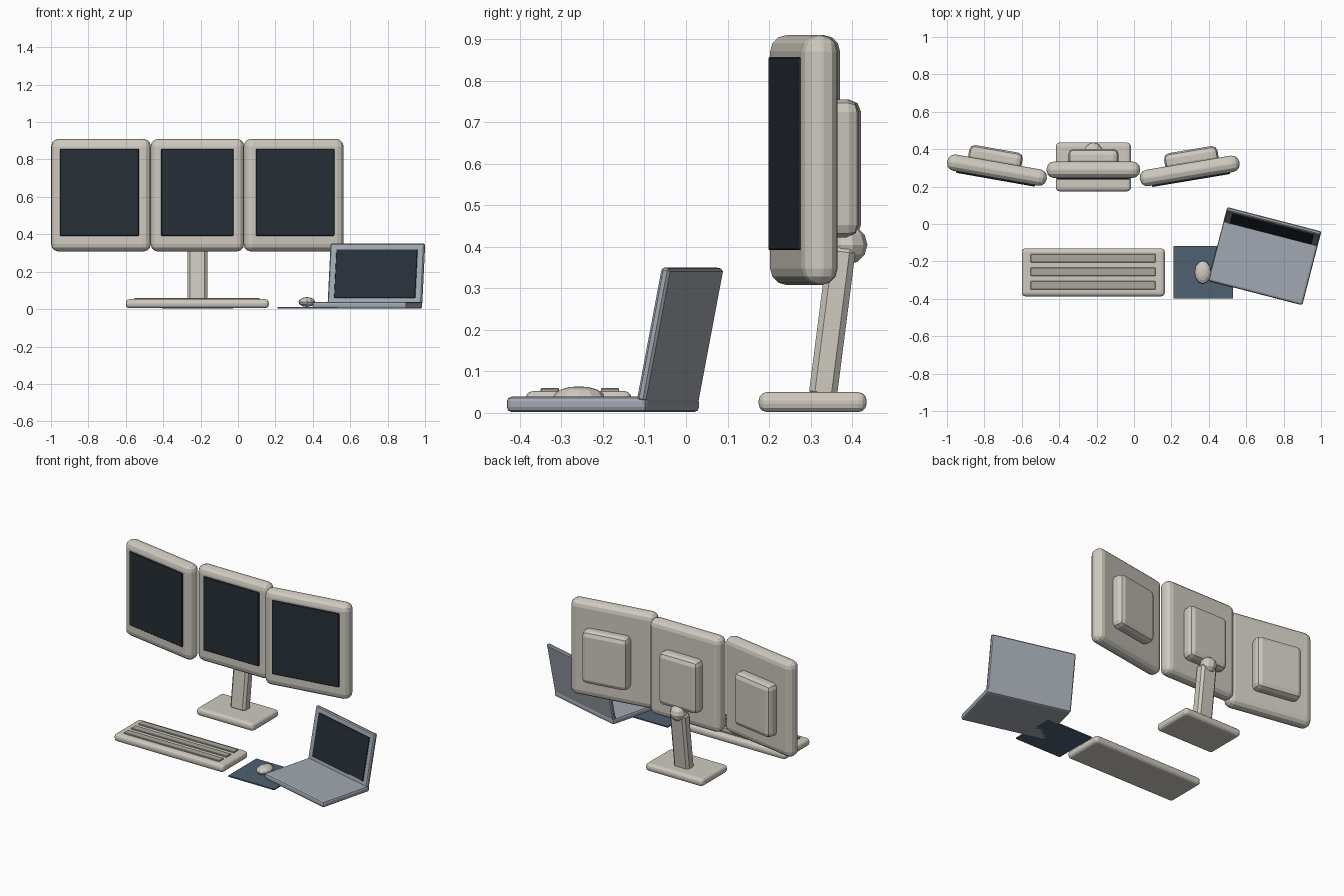
import bpy, bmesh
from math import radians
from mathutils import Matrix, Vector

if "Cube" in bpy.data.objects:
    bpy.data.objects.remove(bpy.data.objects["Cube"])


def material(name, rgb):
    m = bpy.data.materials.new(name)
    m.diffuse_color = (*rgb, 1)
    m.use_nodes = True
    m.node_tree.nodes["Principled BSDF"].inputs["Base Color"].default_value = m.diffuse_color
    return m


BEIGE = material("beige_plastic", (0.62, 0.59, 0.53))
KEYS = material("key_grey", (0.40, 0.38, 0.34))
DARK = material("dark_glass", (0.02, 0.028, 0.038))
BLUE = material("pad_blue", (0.08, 0.12, 0.17))
METAL = material("blue_grey_metal", (0.36, 0.39, 0.44))


def finish(bm, name, frame, mat):
    me = bpy.data.meshes.new(name)
    bm.to_mesh(me)
    bm.free()
    me.materials.append(mat)
    ob = bpy.data.objects.new(name, me)
    ob.matrix_world = frame
    bpy.context.collection.objects.link(ob)
    return ob


def box(name, lo, hi, mat, bevel=0.0, segments=1, frame=Matrix()):
    """Box between two corners, with bevelled edges, placed in a local frame."""
    lo, hi = Vector(lo), Vector(hi)
    bm = bmesh.new()
    bmesh.ops.create_cube(bm, size=1)
    for v in bm.verts:
        v.co = (lo + hi) / 2 + v.co * (hi - lo)
    if bevel:
        bmesh.ops.bevel(bm, geom=bm.edges[:], offset=bevel, segments=segments,
                        profile=0.5, affect='EDGES', clamp_overlap=True)
    return finish(bm, name, frame, mat)


def ball(name, centre, radii, mat, sides=12, rings=8):
    bm = bmesh.new()
    bmesh.ops.create_uvsphere(bm, u_segments=sides, v_segments=rings, radius=1)
    bmesh.ops.scale(bm, vec=radii, verts=bm.verts)
    return finish(bm, name, Matrix.Translation(centre), mat)


def turned(location, degrees, axis='Z'):
    return Matrix.Translation(location) @ Matrix.Rotation(radians(degrees), 4, axis)


def monitor(side, x, y, angle, width, screen_w, bump_w, shift):
    f = turned((x, y, 0), angle)
    w, s, b = width / 2, screen_w / 2, bump_w / 2
    box(side + "_monitor_case", (-w, -0.044, 0.308), (w, 0.044, 0.91), BEIGE, 0.04, 3, f)
    box(side + "_monitor_screen", (-s, -0.052, 0.392), (s, -0.03, 0.857), DARK, 0.003, 1, f)
    box(side + "_monitor_back", (shift - b, 0.02, 0.423), (shift + b, 0.112, 0.755),
        BEIGE, 0.03, 2, f)


# Three monitors, the outer two turned inward
monitor("left", -0.7325, 0.288, -10, 0.54, 0.427, 0.29, -0.02)
monitor("centre", -0.217, 0.29, 0, 0.50, 0.387, 0.27, 0)
monitor("right", 0.2975, 0.284, 9.5, 0.54, 0.424, 0.29, 0.02)

# Stand: foot, leaning pole, ball joint
box("stand_foot", (-0.418, 0.175, 0.002), (-0.016, 0.435, 0.05), BEIGE, 0.02, 3)
box("stand_pole", (-0.053, -0.034, -0.01), (0.053, 0.034, 0.36), BEIGE, 0.014, 1,
    turned((-0.217, 0.33, 0.045), -7.3, 'X'))
ball("stand_joint", (-0.217, 0.387, 0.405), (0.05, 0.05, 0.048), BEIGE, 10, 6)

# Keyboard with three rows of keys
box("keyboard_body", (-0.6, -0.387, 0.005), (0.165, -0.13, 0.053), BEIGE, 0.02, 3)
for i in range(3):
    y = -0.183 - i * 0.0725
    box(f"key_row_{i + 1}", (-0.553, y - 0.022, 0.04), (0.115, y + 0.022, 0.06), KEYS, 0.002)

# Mouse and pad
box("mouse_pad", (0.21, -0.397, 0.002), (0.53, -0.117, 0.01), BLUE)
ball("mouse", (0.368, -0.258, 0.038), (0.044, 0.062, 0.026), BEIGE)

# Laptop: base, tilted lid, screen
laptop = turned((0.692, -0.2, 0), -14.5)
box("laptop_base", (-0.26, -0.175, 0.002), (0.26, 0.175, 0.039), METAL, 0.012, 2, laptop)
lid = laptop @ turned((0, 0.15, 0.03), -11, 'X')
box("laptop_lid", (-0.26, 0, 0), (0.26, 0.022, 0.327), METAL, 0.006, 1, lid)
box("laptop_screen", (-0.224, -0.004, 0.03), (0.224, 0.01, 0.295), DARK, 0.002, 1, lid)
